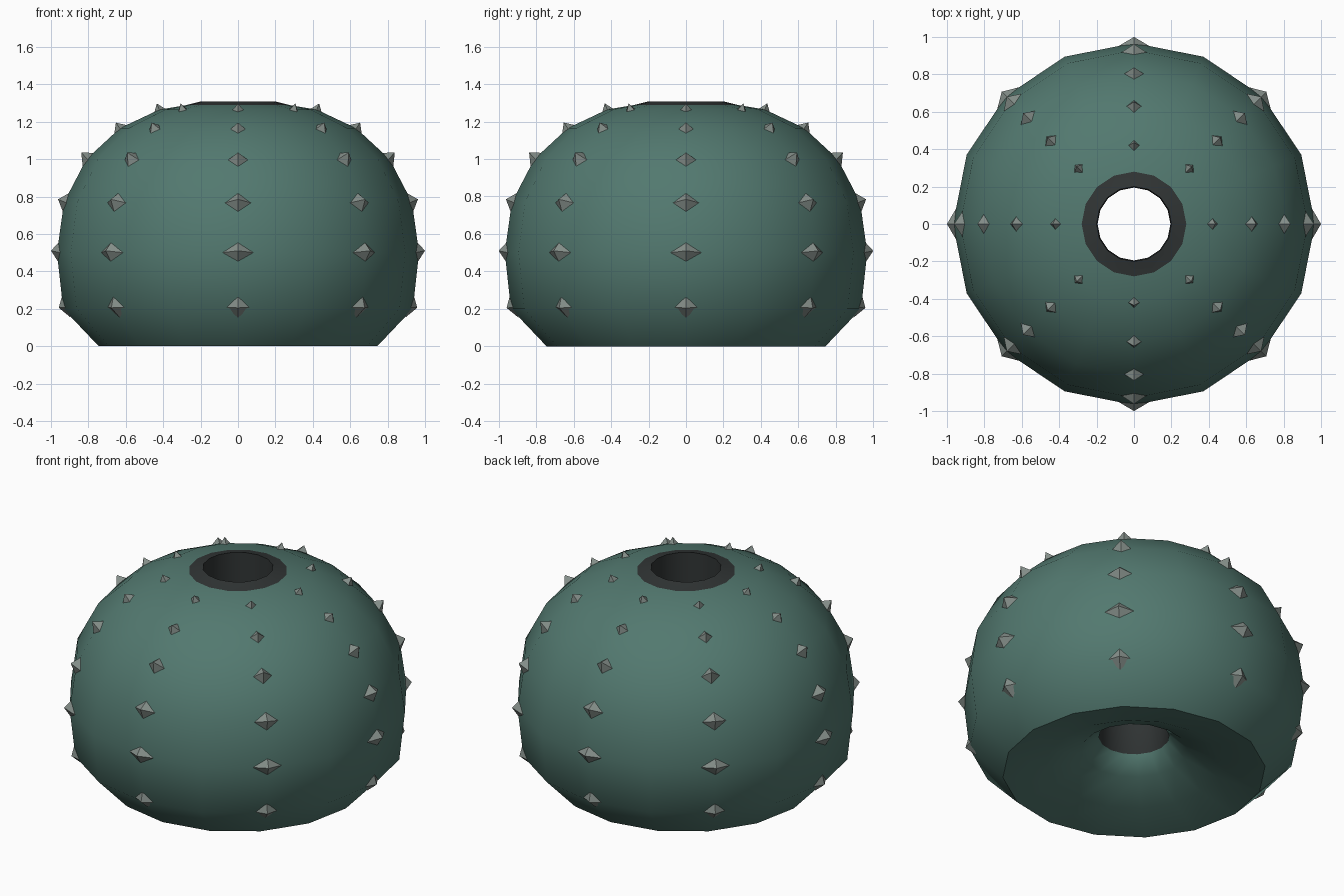
import bpy, bmesh, math
from mathutils import Vector

if "Cube" in bpy.data.objects:
    bpy.data.objects.remove(bpy.data.objects["Cube"])

SIDES = 16


def material(name, rgb):
    m = bpy.data.materials.new(name)
    m.diffuse_color = (*rgb, 1)
    m.use_nodes = True
    m.node_tree.nodes["Principled BSDF"].inputs["Base Color"].default_value = m.diffuse_color
    return m


shell_mat = material("shell_green", (0.085, 0.19, 0.16))
dark_mat = material("mouth_dark", (0.03, 0.035, 0.035))
spine_mat = material("spine_grey", (0.23, 0.27, 0.25))


def finish(name, bm, mats):
    bmesh.ops.recalc_face_normals(bm, faces=bm.faces)
    mesh = bpy.data.meshes.new(name)
    bm.to_mesh(mesh)
    bm.free()
    for m in mats:
        mesh.materials.append(m)
    ob = bpy.data.objects.new(name, mesh)
    bpy.context.collection.objects.link(ob)
    return ob


# Spine rows: body radius, body z, tip radius, tip z, half width, half height
ROWS = [
    (0.935, 0.20, 0.958, 0.205, 0.070, 0.060),
    (0.968, 0.50, 1.000, 0.510, 0.085, 0.065),
    (0.930, 0.77, 0.962, 0.785, 0.075, 0.062),
    (0.810, 1.00, 0.838, 1.035, 0.062, 0.055),
    (0.632, 1.165, 0.653, 1.195, 0.052, 0.050),
    (0.420, 1.265, 0.434, 1.297, 0.042, 0.040),
]

# Shell: closed lathe, over the outside, down the central tube, out the hollow base
profile = [(0.745, 0.0)] + [r[:2] for r in ROWS] + [
    (0.28, 1.288), (0.20, 1.308), (0.195, 0.75), (0.20, 0.23), (0.30, 0.14), (0.50, 0.05)]
bm = bmesh.new()
rings = []
for r, z in profile:
    rings.append([bm.verts.new((r * math.cos(2 * math.pi * i / SIDES),
                                r * math.sin(2 * math.pi * i / SIDES), z))
                  for i in range(SIDES)])
for k, a in enumerate(rings):
    b = rings[(k + 1) % len(rings)]
    for i in range(SIDES):
        j = (i + 1) % SIDES
        f = bm.faces.new((a[i], a[j], b[j], b[i]))
        f.smooth = True
        f.material_index = 1 if k in (7, 8, 9) else 0
shell = finish("shell", bm, [shell_mat, dark_mat])
bpy.context.view_layer.objects.active = shell
shell.select_set(True)
bpy.ops.object.shade_smooth_by_angle(angle=math.radians(50))

# Spines: four-sided pyramids on every second rib
bm = bmesh.new()
for k in range(8):
    t = k * math.pi / 4
    out = Vector((math.cos(t), math.sin(t), 0))
    side = Vector((-math.sin(t), math.cos(t), 0))
    for n, (r, z, tr, tz, w, h) in enumerate(ROWS):
        lo = profile[n]
        hi = profile[n + 2]
        up = (out * (hi[0] - lo[0]) + Vector((0, 0, hi[1] - lo[1]))).normalized()
        normal = side.cross(up).normalized()
        c = out * r + Vector((0, 0, z)) - normal * 0.018
        base = [bm.verts.new(c + d) for d in (side * w, up * h, -side * w, -up * h)]
        tip = bm.verts.new(out * tr + Vector((0, 0, tz)))
        bm.faces.new(base[::-1])
        for i in range(4):
            bm.faces.new((base[i], base[(i + 1) % 4], tip))
finish("spines", bm, [spine_mat])
